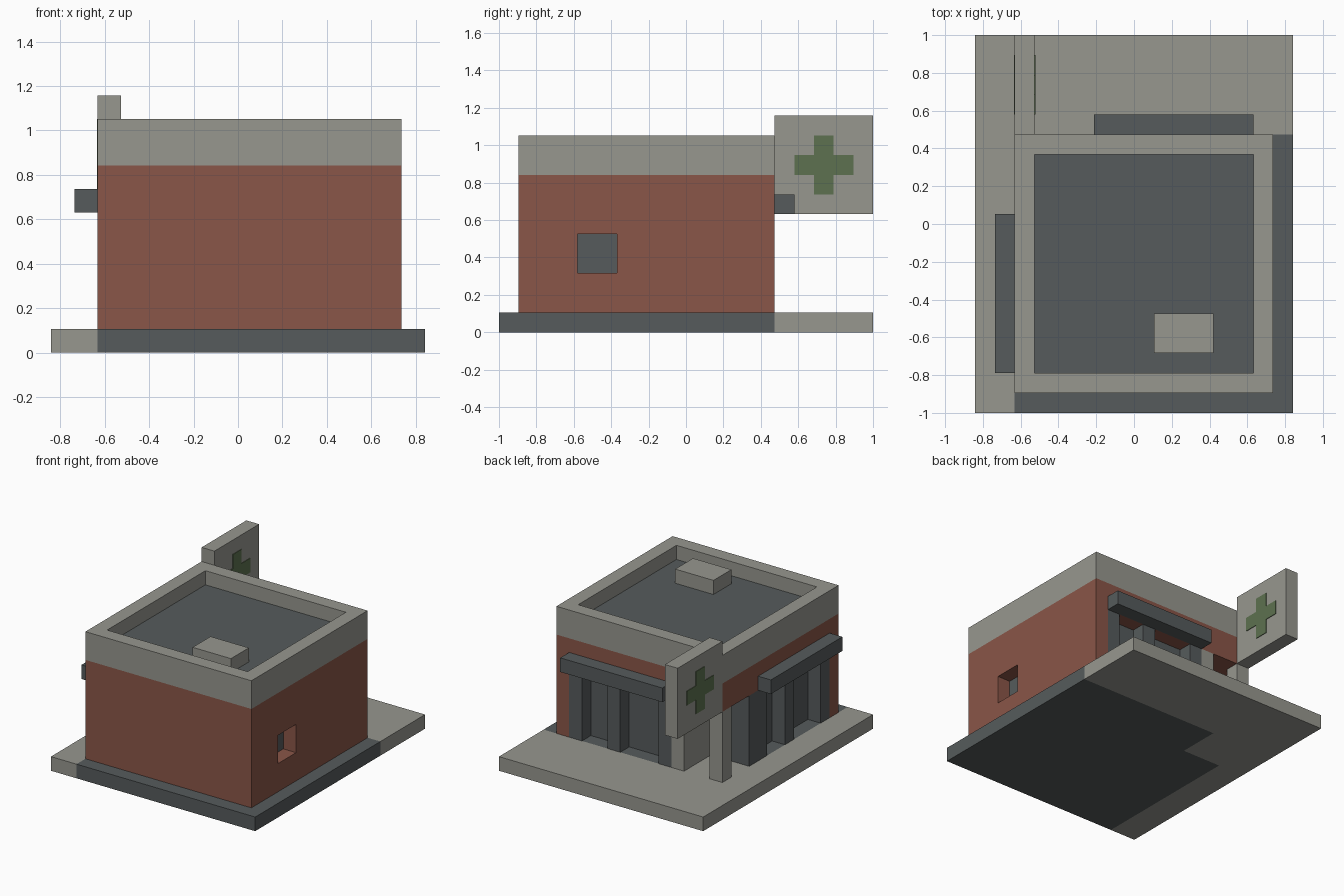
import bpy
import bmesh
from mathutils import Vector

cube = bpy.data.objects.get("Cube")
if cube:
    bpy.data.objects.remove(cube, do_unlink=True)

# The whole shop sits on a square module, 16 wide and 19 deep
UNIT = 2 / 19
ORIGIN = Vector((8, 9.5, 0))


def material(name, colour):
    mat = bpy.data.materials.new(name)
    mat.use_nodes = True
    mat.diffuse_color = (*colour, 1)
    mat.node_tree.nodes["Principled BSDF"].inputs["Base Color"].default_value = (*colour, 1)
    return mat


stone = material("pale_stone", (0.309, 0.309, 0.275))
brick = material("red_brick", (0.254, 0.093, 0.065))
slate = material("dark_slate", (0.093, 0.105, 0.107))
green = material("muted_green", (0.109, 0.165, 0.08))


def place(a, b, h, axis):
    """Turn outline coordinates and a height along the axis into a position."""
    p = Vector((a, b, h)) if axis == "z" else Vector((h, a, b))
    return (p - ORIGIN) * UNIT


def finish(name, bm, mat):
    bmesh.ops.recalc_face_normals(bm, faces=bm.faces)
    mesh = bpy.data.meshes.new(name)
    bm.to_mesh(mesh)
    bm.free()
    mesh.materials.append(mat)
    obj = bpy.data.objects.new(name, mesh)
    bpy.context.collection.objects.link(obj)
    return obj


def prism(name, outline, low, high, mat, axis="z"):
    """Extrude an outline from low to high along the axis."""
    bm = bmesh.new()
    ends = [[bm.verts.new(place(a, b, h, axis)) for a, b in outline] for h in (low, high)]
    for loop in ends:
        bm.faces.new(loop)
    n = len(outline)
    for i in range(n):
        j = (i + 1) % n
        bm.faces.new((ends[0][i], ends[0][j], ends[1][j], ends[1][i]))
    return finish(name, bm, mat)


def rect(a0, a1, b0, b1):
    return [(a0, b0), (a1, b0), (a1, b1), (a0, b1)]


def box(name, xs, ys, zs, mat):
    return prism(name, rect(*xs, *ys), *zs, mat)


def ring(name, outer, inner, low, high, mat, axis="z"):
    """Extrude a rectangle with a rectangular opening."""
    bm = bmesh.new()
    loops = [[bm.verts.new(place(a, b, h, axis)) for a, b in rect(*r)]
             for r, h in ((outer, low), (outer, high), (inner, high), (inner, low))]
    for k in range(4):
        p, q = loops[k], loops[(k + 1) % 4]
        for i in range(4):
            j = (i + 1) % 4
            bm.faces.new((p[i], p[j], q[j], q[i]))
    return finish(name, bm, mat)


# Ground slab: dark plot with a pale pavement wrapping two sides and the entrance
prism("dark_ground", [(2, 0), (16, 0), (16, 14), (5, 14), (5, 11), (2, 11)], 0, 1, slate)
prism("pavement", [(0, 0), (2, 0), (2, 11), (5, 11), (5, 14), (16, 14), (16, 19), (0, 19)],
      0, 1, stone)

# Brick walls, with a small deep window on the left side
GROUND_FLOOR = (1, 6)
box("front_wall", (2, 15), (1, 2), GROUND_FLOOR, brick)
ring("left_wall", (2, 14, 1, 6), (4, 6, 3, 5), 14, 15, brick, axis="x")
box("small_window_pane", (13.5, 14), (3.5, 6.5), (2.5, 5.5), slate)
box("upper_wall", (2, 15), (1, 14), (6, 8), brick)

# Shop windows, set back one module
box("back_glazing", (6, 14), (12, 13), GROUND_FLOOR, slate)
box("right_glazing", (3, 4), (2, 10), GROUND_FLOOR, slate)
for x in (6, 10, 13):
    box("back_window_pillar", (x, x + 1), (13, 14), GROUND_FLOOR, slate)
for y in (2, 6, 9):
    box("right_window_pillar", (2, 3), (y, y + 1), GROUND_FLOOR, slate)

# Corner entrance
box("entrance_side_wall", (5, 6), (11, 14), GROUND_FLOOR, stone)
box("entrance_door_wall", (2, 6), (10, 11), GROUND_FLOOR, slate)
box("corner_post", (2, 3), (13, 14), GROUND_FLOOR, stone)

# Canopies over the shop windows
box("back_canopy", (6, 14), (14, 15), (6, 7), slate)
box("right_canopy", (1, 2), (2, 10), (6, 7), slate)

# Parapet, flat roof and roof vent
ring("parapet", (2, 15, 1, 14), (3, 14, 2, 13), 8, 10, stone)
box("roof_deck", (3, 14), (2, 13), (8, 9), slate)
box("roof_vent", (9, 12), (3, 5), (9, 10), stone)

# Projecting sign with a green cross on both faces
box("sign_board", (2, 3), (14, 19), (6, 11), stone)
arm = [(0.5, 0.5), (0.5, 1.5), (-0.5, 1.5)]
cross = []
for turn in range(4):
    cross += [(16.5 + a, 8.5 + b) for a, b in arm]
    arm = [(-b, a) for a, b in arm]
# Each quarter turn repeats its last corner as an inner corner
cross = [p for i, p in enumerate(cross) if p not in cross[:i]]
for side, low in (("right", 1.96), ("left", 3)):
    prism("sign_cross_" + side, cross, low, low + 0.04, green, axis="x")
